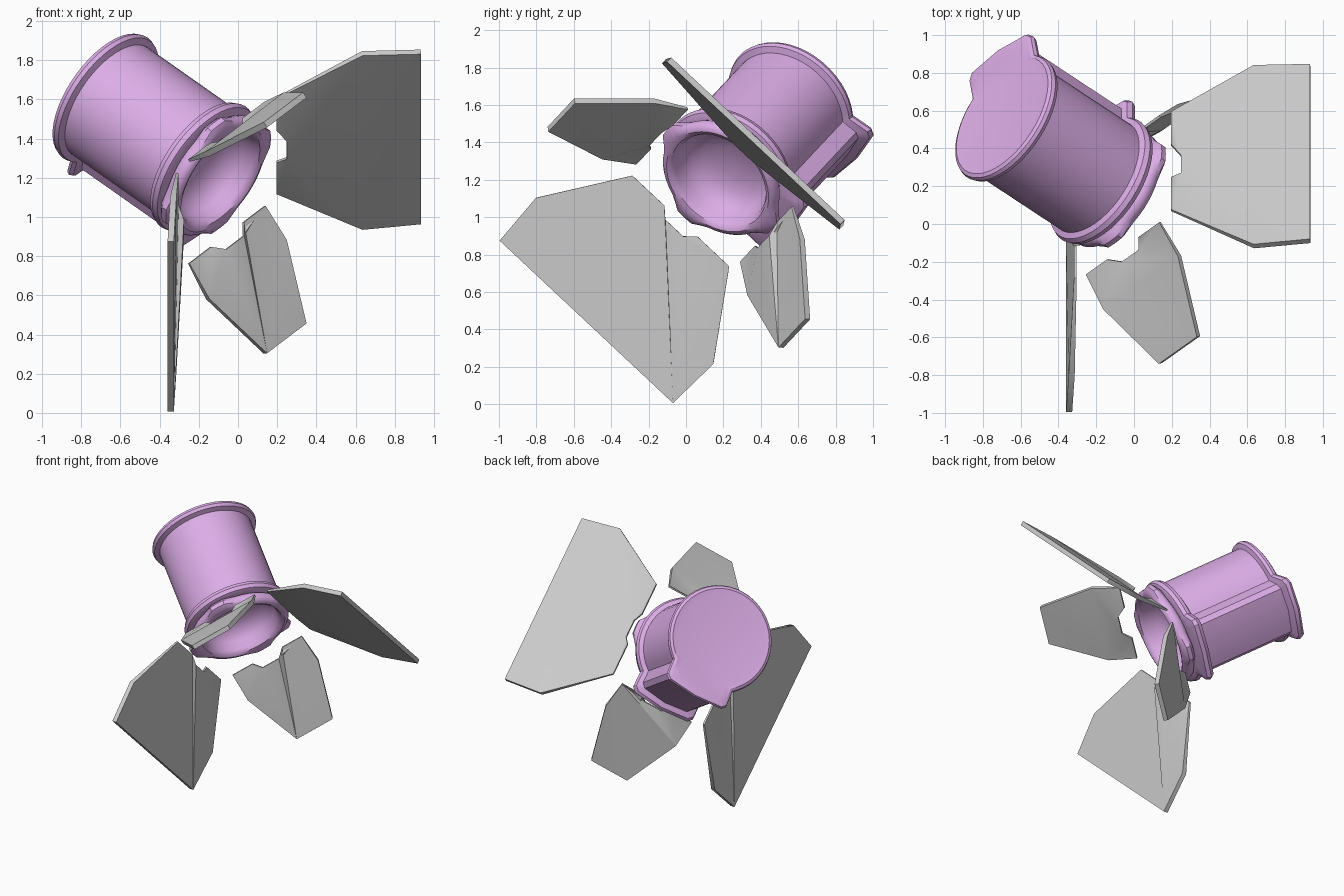
import bpy, bmesh, math
from mathutils import Vector

if "Cube" in bpy.data.objects:
    bpy.data.objects.remove(bpy.data.objects["Cube"])

# Lamp frame: D = beam direction, T = towards the lower door, U = towards the right door
T = Vector((0, 0.73, -0.684)).normalized()
D = Vector((0.72, -0.472, -0.508))
D = (D - T * D.dot(T)).normalized()
U = D.cross(T)
C = Vector((-0.057, 0.152, 1.172))      # centre of the door hinges


def world(u, t, s):
    """s runs backwards along the beam axis."""
    return C + U * u + T * t - D * s


def make(name, rings, cap_first=False, cap_last=False, mat=None, angle=35):
    bm = bmesh.new()
    vr = [[bm.verts.new(p) for p in r] for r in rings]
    n = len(vr[0])
    for a, b in zip(vr, vr[1:]):
        for i in range(n):
            j = (i + 1) % n
            bm.faces.new((a[i], a[j], b[j], b[i]))
    if cap_first:
        bm.faces.new(vr[0])
    if cap_last:
        bm.faces.new(vr[-1])
    bmesh.ops.triangulate(bm, faces=[f for f in bm.faces if len(f.verts) > 4])
    bmesh.ops.recalc_face_normals(bm, faces=bm.faces)
    me = bpy.data.meshes.new(name)
    bm.to_mesh(me)
    bm.free()
    ob = bpy.data.objects.new(name, me)
    bpy.context.collection.objects.link(ob)
    if mat:
        me.materials.append(mat)
    bpy.context.view_layer.objects.active = ob
    ob.select_set(True)
    bpy.ops.object.shade_smooth_by_angle(angle=math.radians(angle))
    ob.select_set(False)
    return ob


purple = bpy.data.materials.new("purple")
purple.diffuse_color = (0.72, 0.42, 0.80, 1)
purple.use_nodes = True
purple.node_tree.nodes["Principled BSDF"].inputs["Base Color"].default_value = purple.diffuse_color


def keyhole(off):
    """Circle with a box-shaped housing on the T side, grown by off."""
    r, w, h = 0.335 + off, 0.2 + off, 0.39 + off * 1.2
    a0 = math.asin(w / r)
    arc = [a0 + (2 * math.pi - 2 * a0) * i / 36 for i in range(37)]
    pts = [(r * math.sin(a), r * math.cos(a)) for a in arc]
    return pts + [(-w, h - 0.03), (-w + 0.03, h), (0, h + 0.02), (w - 0.03, h), (w, h - 0.03)]


# Can with rolled rims at the back and front
stations = [(0.885, -0.02), (0.89, 0.015), (0.88, 0.034), (0.86, 0.041), (0.838, 0.034),
            (0.825, 0.0), (0.205, 0.0), (0.192, 0.03), (0.165, 0.041), (0.138, 0.033), (0.125, 0.005)]
rings = []
for s, off in stations:
    back = 0.35 if s > 0.8 else 0        # the housing leans slightly backwards at the rear
    rings.append([world(u, t, s + back * max(0, t - 0.33)) for u, t in keyhole(off)])
rings.append([world(u * 0.3 / math.hypot(u, t), t * 0.3 / math.hypot(u, t), 0.125)
              for u, t in keyhole(0)])
make("lamp_can", rings, cap_first=True, mat=purple)

# Front collar with four hinge tabs and a hollow reflector
N = 48


def collar_ring(s, r, tab):
    out = []
    for i in range(N):
        k = i % 12
        k = min(k, 12 - k)
        rr = r + tab * (1, 1, 0.35, 0, 0, 0, 0)[k]
        a = 2 * math.pi * i / N
        out.append(world(rr * math.sin(a), rr * math.cos(a), s))
    return out


collar = [(0.13, 0.31, 0), (0.115, 0.335, 0.03), (0.09, 0.348, 0.04), (0.06, 0.345, 0.042),
          (0.042, 0.33, 0.03), (0.036, 0.31, 0.01), (0.045, 0.29, 0), (0.07, 0.275, 0),
          (0.13, 0.265, 0), (0.18, 0.235, 0), (0.22, 0.18, 0), (0.24, 0.1, 0), (0.245, 0.02, 0)]
make("front_collar", [collar_ring(*c) for c in collar], cap_last=True, mat=purple)


# Flared barn doors: slabs with a notch and dimple at the hinge
def door(name, out, side, radius, half):
    # half: (half width, distance from hinge) of the plain corners
    right = [(0.065, 0.05), (0.12, 0.0)] + half
    outline = right + [(-w, l) for w, l in reversed(right)]
    direction = D * 0.66 + out * 0.75
    inward = D * 0.75 - out * 0.66
    rings = []
    for sign in (1, -1):
        ring = []
        for w, l in outline:
            notch = l == 0.05
            lift = 0.03 if notch else 0
            thick = 0.007 if l < 0.06 else 0.016
            ring.append(C + out * radius + side * w + direction * l + inward * (lift + sign * thick))
        rings.append(ring)
    make(name, rings, True, True, angle=40)


large = [(0.355, 0.0), (0.65, 0.44), (0.635, 0.74)]
small = [(0.28, 0.0), (0.285, 0.21), (0.145, 0.626)]
door("right_door", U, T, 0.365, large)
door("left_door", -U, T, 0.365, large)
door("lower_door", T, U, 0.384, small)
door("upper_door", -T, U, 0.384, small)
